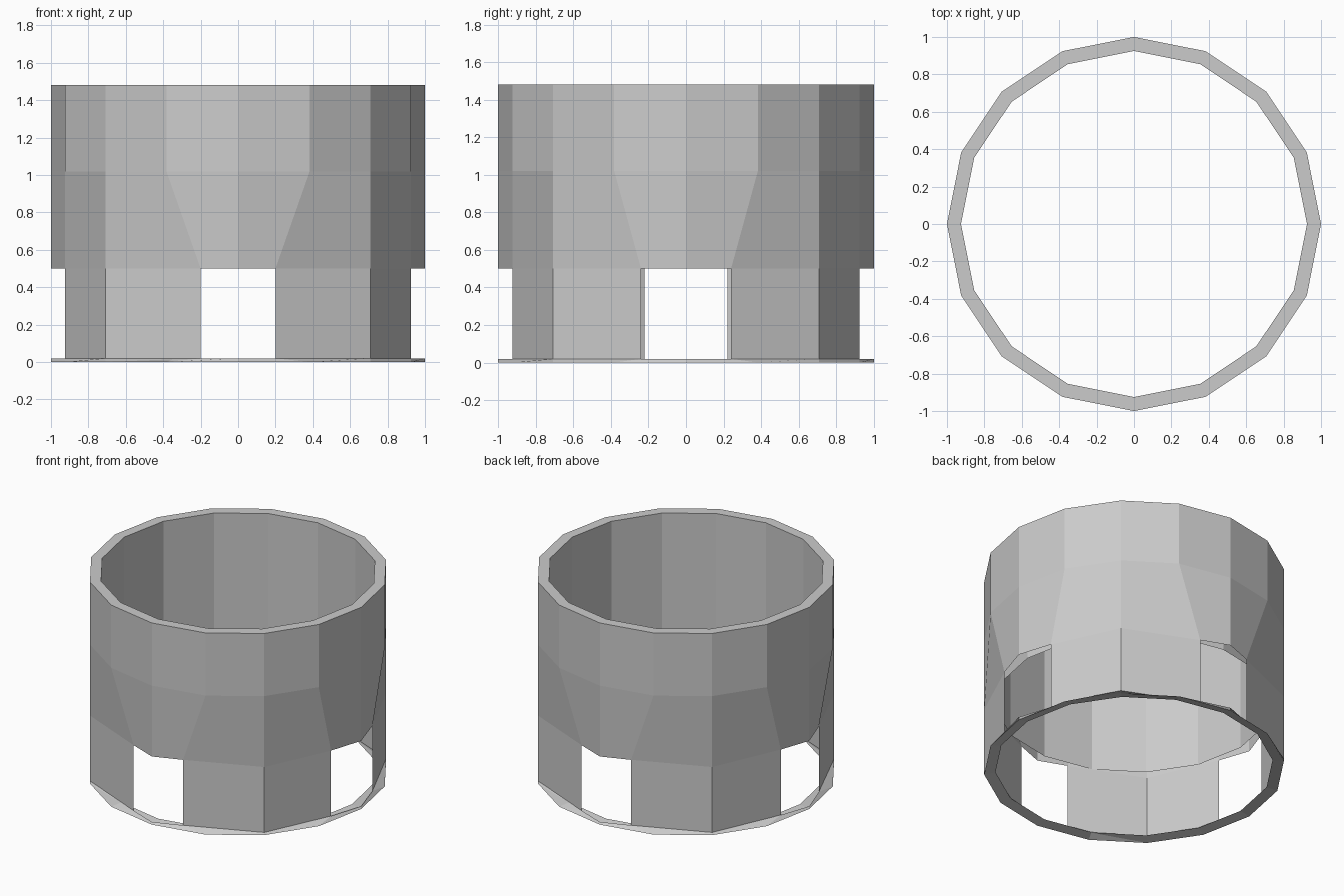
import bpy, math

if "Cube" in bpy.data.objects:
    bpy.data.objects.remove(bpy.data.objects["Cube"])

N = 16          # sides of the drum
INNER = 0.925   # inner radius


def ring(radius, z):
    return [(radius * math.cos(2 * math.pi * i / N),
             radius * math.sin(2 * math.pi * i / N), z) for i in range(N)]


def pinched(z):
    """Ring whose corners beside each opening slide towards the opening's centre."""
    pts = []
    for i, (x, y, _) in enumerate(ring(1, z)):
        if i in (1, 15):                       # right opening
            y = math.copysign(0.24, y)
        elif i in (7, 9):                      # left opening
            y = math.copysign(0.22, y)
        elif i in (3, 5, 11, 13):              # front and back openings
            x = math.copysign(0.20, x)
        pts.append((x, y, z))
    return pts


def loft(name, rings, keep=lambda row, i: True):
    """Skin neighbouring rings with flat quads."""
    verts = [p for r in rings for p in r]
    faces = []
    for row in range(len(rings) - 1):
        for i in range(N):
            j = (i + 1) % N
            if keep(row, i):
                a, b = row * N, (row + 1) * N
                faces.append((a + i, a + j, b + j, b + i))
    mesh = bpy.data.meshes.new(name)
    mesh.from_pydata(verts, [], faces)
    mesh.update()
    # drop corners left loose by the openings
    obj = bpy.data.objects.new(name, mesh)
    bpy.context.collection.objects.link(obj)
    return obj


# Drum wall: outer skin, top rim and inner skin
loft("drum_wall", [pinched(0.5), ring(1, 1.02), ring(1, 1.48),
                   ring(INNER, 1.48), ring(INNER, 0.5)])

# Four folded corner panels with openings at front, back, left and right
loft("corner_panels", [pinched(0.02), pinched(0.5)],
     keep=lambda row, i: i % 4 in (1, 2))

# Thin foot ring: sloped outer strip and narrow underside
loft("foot_ring", [ring(INNER, 0.015), ring(1, 0), pinched(0.02)])
